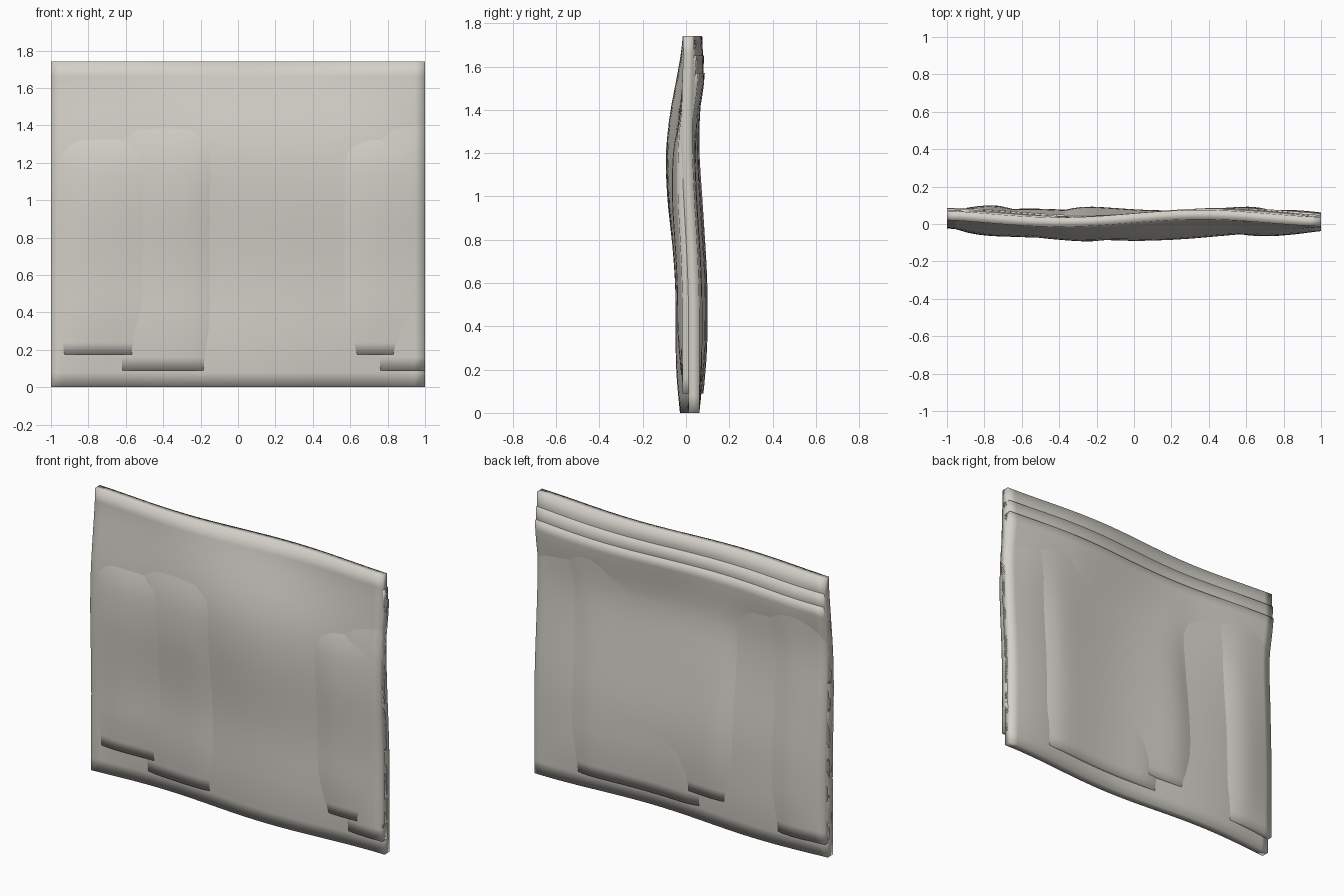
import bpy, math

if "Cube" in bpy.data.objects:
    bpy.data.objects.remove(bpy.data.objects["Cube"])

fabric = bpy.data.materials.new("warm_grey_fabric")
fabric.diffuse_color = (0.65, 0.63, 0.575, 1)
fabric.use_nodes = True
fabric.node_tree.nodes["Principled BSDF"].inputs["Base Color"].default_value = fabric.diffuse_color

NX, NZ = 36, 22          # grid resolution of each sheet
HEIGHT = 1.74
SWAY = [(0, .017), (.28, .017), (.68, -.025), (1, .03)]   # height, lean


def ease(t):
    t = min(1, max(0, t))
    return (1 - math.cos(math.pi * t)) / 2


def sway(u):
    """Front-back lean over the height, eased between knots."""
    for (a, p), (b, q) in zip(SWAY, SWAY[1:]):
        if u <= b:
            return p + (q - p) * ease((u - a) / (b - a))
    return SWAY[-1][1]


def rounding(d, r):
    """Soft pillow edge: 0 at the border, 1 once inside by r."""
    return math.sin(math.pi / 2 * min(1, max(0, d / r)))


def centre(x, z):
    """Shared mid-surface: lean plus a ripple whose crest drifts with height."""
    u = z / HEIGHT
    lean = sway(u)
    if lean < .015:      # side borders lean forward less than the middle
        lean += (.015 - lean) * .5 * x ** 4
    crest = .2 - .6 * u ** 3
    return lean - .02 * math.cos(2 * math.pi * (x - crest) / 1.5)


def sheet(name, z0, z1, weave=None, lift=0):
    """Padded sheet; weave = (peak, wavelength, bias) pushes it in and out."""
    front, rear = [], []
    for j in range(NZ + 1):
        z = z0 + (z1 - z0) * j / NZ
        for i in range(NX + 1):
            x = 2 * i / NX - 1
            mid = centre(x, z)
            if weave:
                peak, length, bias = weave
                fade = 1 - .97 * ease((z - .9) / .68)
                push = math.cos(2 * math.pi * (x - peak) / length) + bias
                mid += .031 * fade * math.tanh(2.4 * push)
                mid += lift * ease((z - 1.2) / (z1 - 1.2))
            puff = rounding(z - z0, .3) * rounding(z1 - z, .4)
            half = .025 + .02 * rounding(1 - abs(x), .3) * puff
            front.append((x, mid - half, z))
            rear.append((x, mid + half, z))
    w, n = NX + 1, len(front)
    faces = []
    for j in range(NZ):
        for i in range(NX):
            a = j * w + i
            faces.append((a, a + 1, a + w + 1, a + w))
            faces.append((n + a, n + a + w, n + a + w + 1, n + a + 1))
    # border strip joining front and rear
    ring = ([i for i in range(w)] + [j * w + NX for j in range(1, NZ + 1)]
            + [NZ * w + i for i in range(NX - 1, -1, -1)]
            + [j * w for j in range(NZ - 1, 0, -1)])
    for a, b in zip(ring, ring[1:] + ring[:1]):
        faces.append((b, a, n + a, n + b))
    mesh = bpy.data.meshes.new(name)
    mesh.from_pydata(front + rear, [], faces)
    mesh.materials.append(fabric)
    mesh.polygons.foreach_set("use_smooth", [True] * len(faces))
    mesh.update()
    obj = bpy.data.objects.new(name, mesh)
    bpy.context.collection.objects.link(obj)


# Three interleaved sheets, each shorter than the last
sheet("tall_sheet", 0, HEIGHT)
sheet("middle_sheet", .09, 1.65, (.29, 1.38, .42), .011)
sheet("short_sheet", .175, 1.57, (.10, 1.52, .36), .023)
